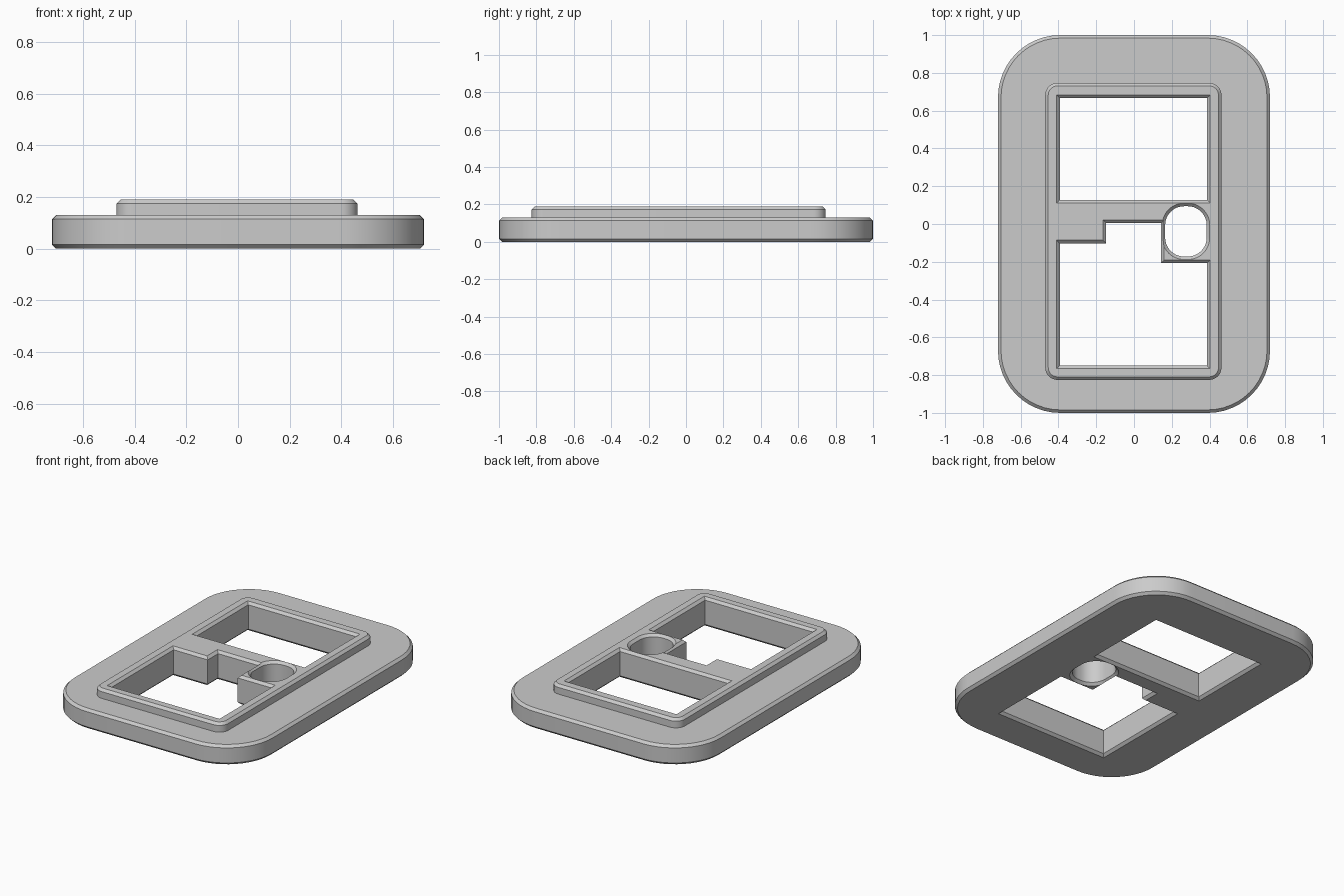
import bpy, bmesh
from math import radians, sin, cos
from mathutils import Vector

if "Cube" in bpy.data.objects:
    bpy.data.objects.remove(bpy.data.objects["Cube"])

PLATE_TOP, TOP, C = 0.13, 0.19, 0.016

grey = bpy.data.materials.new("plain grey")
grey.use_nodes = True
grey.diffuse_color = (0.6, 0.6, 0.6, 1)
grey.node_tree.nodes["Principled BSDF"].inputs["Base Color"].default_value = (0.6, 0.6, 0.6, 1)


def rounded(x0, x1, y0, y1, r, steps=12):
    """Counter-clockwise rounded rectangle."""
    centres = [(x1 - r, y1 - r), (x0 + r, y1 - r), (x0 + r, y0 + r), (x1 - r, y0 + r)]
    return [Vector((cx + r * cos(radians(90 * (q + i / steps))),
                    cy + r * sin(radians(90 * (q + i / steps)))))
            for q, (cx, cy) in enumerate(centres) for i in range(steps + 1)]


def offset(loop, d):
    """Push a counter-clockwise loop outwards with mitred corners."""
    out = []
    for i, p in enumerate(loop):
        a = (p - loop[i - 1]).normalized()
        b = (loop[(i + 1) % len(loop)] - p).normalized()
        n1, n2 = Vector((a.y, -a.x)), Vector((b.y, -b.x))
        out.append(p + (n1 + n2) * d / (1 + n1.dot(n2)))
    return out


def loft(name, loop, layers):
    """Closed solid through (height, offset) layers of one outline."""
    bm = bmesh.new()
    rings = [[bm.verts.new((p.x, p.y, z)) for p in offset(loop, d)] for z, d in layers]
    n = len(loop)
    for lo, hi in zip(rings, rings[1:]):
        for i in range(n):
            j = (i + 1) % n
            bm.faces.new((lo[i], lo[j], hi[j], hi[i]))
    bm.faces.new(rings[0][::-1])
    bm.faces.new(rings[-1])
    mesh = bpy.data.meshes.new(name)
    bm.to_mesh(mesh)
    bm.free()
    mesh.materials.append(grey)
    obj = bpy.data.objects.new(name, mesh)
    bpy.context.collection.objects.link(obj)
    return obj


def combine(target, other, operation):
    """Apply a boolean and drop the helper."""
    bpy.ops.object.select_all(action='DESELECT')
    bpy.context.view_layer.objects.active = target
    target.select_set(True)
    mod = target.modifiers.new(operation, 'BOOLEAN')
    mod.operation, mod.solver, mod.object = operation, 'EXACT', other
    bpy.ops.object.modifier_apply(modifier=mod.name)
    bpy.data.objects.remove(other)


# Wide base plate, chamfered above and below
frame = loft("frame_plate", rounded(-0.72, 0.72, -1, 1, 0.33),
             [(0, -C), (C, 0), (PLATE_TOP - C, 0), (PLATE_TOP, -C)])

# Raised rim around the openings
rim = loft("raised_rim", rounded(-0.47, 0.463, -0.825, 0.747, 0.065),
           [(PLATE_TOP / 2, 0), (TOP - C, 0), (TOP, -C)])
combine(frame, rim, 'UNION')

# Openings: plain window, stepped window and rounded hole
X0, X1 = -0.393, 0.387
upper = [(X0, 0.127), (X1, 0.127), (X1, 0.667), (X0, 0.667)]
lower = [(X0, -0.75), (X1, -0.75), (X1, -0.207), (0.143, -0.207),
         (0.143, 0.005), (-0.147, 0.005), (-0.147, -0.102), (X0, -0.102)]
openings = [[Vector(p) for p in upper], [Vector(p) for p in lower],
            rounded(0.165, 0.385, -0.172, 0.094, 0.1)]
for loop in openings:
    cutter = loft("opening_cutter", loop,
                  [(-C, 2 * C), (C, 0), (TOP - C, 0), (TOP + C, 2 * C)])
    cutter.hide_render = True
    combine(frame, cutter, 'DIFFERENCE')

bpy.ops.object.shade_smooth_by_angle(angle=radians(30))
